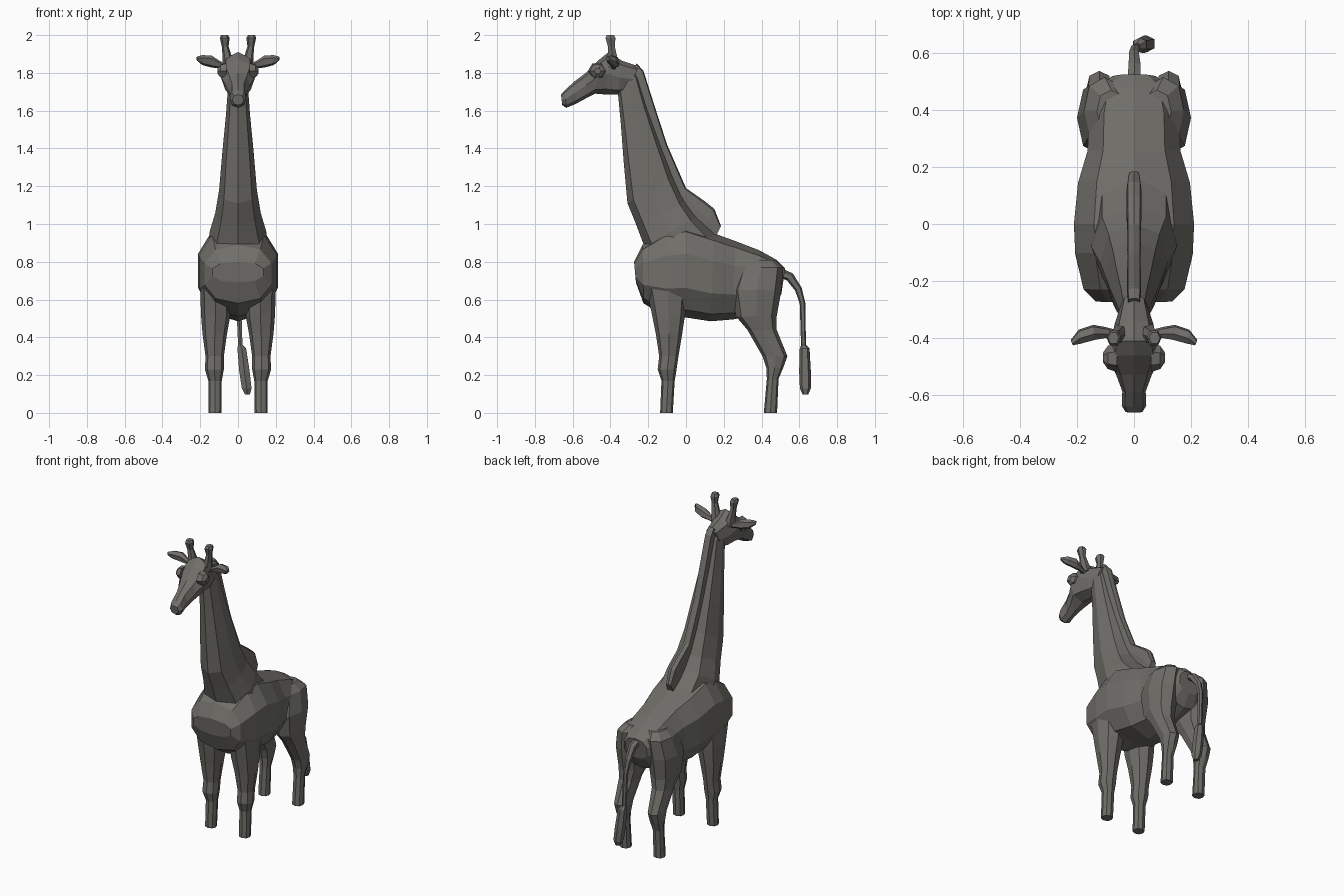
import bpy, bmesh, math
from mathutils import Vector

mat = bpy.data.materials.new("warm_dark_grey")
mat.diffuse_color = (0.16, 0.155, 0.14, 1)


def loft(name, rings, n=8, p=0.85):
    """Skin a flat-faced tube over rings of (centre, half axis u, half axis v)."""
    bm = bmesh.new()
    loops = []
    for c, u, v in rings:
        loop = []
        for i in range(n):
            a = 2 * math.pi * i / n
            s, t = math.cos(a), math.sin(a)
            s = math.copysign(abs(s) ** p, s)
            t = math.copysign(abs(t) ** p, t)
            loop.append(bm.verts.new(c + u * s + v * t))
        loops.append(loop)
    for a, b in zip(loops, loops[1:]):
        for i in range(n):
            j = (i + 1) % n
            bm.faces.new((a[i], a[j], b[j], b[i]))
    bm.faces.new(loops[0])
    bm.faces.new(loops[-1])
    bmesh.ops.recalc_face_normals(bm, faces=bm.faces)
    me = bpy.data.meshes.new(name)
    bm.to_mesh(me)
    bm.free()
    me.materials.append(mat)
    ob = bpy.data.objects.new(name, me)
    bpy.context.collection.objects.link(ob)
    return ob


def profile(rows):
    """Rows of (y1, z1, y2, z2, half width): a ring across two outline points."""
    out = []
    for y1, z1, y2, z2, w in rows:
        a, b = Vector((0, y1, z1)), Vector((0, y2, z2))
        out.append(((a + b) / 2, (a - b) / 2, Vector((w, 0, 0))))
    return out


def leg_rings(rows, s):
    """Rows of (z, y front, y back, x inner, x outer)."""
    return [(Vector((s * (xi + xo) / 2, (yf + yb) / 2, z)),
             Vector((0, (yb - yf) / 2, 0)), Vector(((xo - xi) / 2, 0, 0)))
            for z, yf, yb, xi, xo in rows]


# Torso, chest to rump
loft("torso", profile([
    (-.275, .80, -.265, .69, .14), (-.23, .89, -.225, .58, .185),
    (-.10, .98, -.11, .51, .215), (.0, 1.0, .0, .505, .22),
    (.15, .95, .13, .485, .205), (.26, .91, .25, .495, .17),
    (.39, .86, .38, .52, .165), (.48, .81, .46, .55, .14),
    (.525, .765, .505, .63, .08)]), 10)

# Neck, shoulders to nape
loft("neck", profile([
    (.19, .92, -.22, .75, .15), (.06, 1.04, -.22, .88, .15),
    (0, 1.12, -.265, 1.0, .12), (-.06, 1.25, -.31, 1.11, .10),
    (-.13, 1.43, -.33, 1.33, .083), (-.20, 1.62, -.345, 1.53, .064),
    (-.25, 1.78, -.36, 1.69, .052), (-.28, 1.83, -.37, 1.75, .045)]))

# Mane: thin crest along the back of the neck
loft("mane", profile([
    (-.26, 1.85, -.30, 1.80, .022), (-.225, 1.81, -.27, 1.75, .025),
    (-.165, 1.62, -.22, 1.58, .025), (-.10, 1.42, -.16, 1.38, .025),
    (0, 1.19, -.06, 1.13, .025), (.10, 1.12, .02, 1.03, .026),
    (.15, 1.08, .09, .97, .026), (.185, .99, .15, .92, .02)]), 8, 0.5)

# Head, back of skull to muzzle
loft("head", profile([
    (-.25, 1.835, -.31, 1.70, .045), (-.34, 1.865, -.36, 1.685, .068),
    (-.41, 1.91, -.42, 1.685, .08), (-.46, 1.87, -.48, 1.69, .092),
    (-.53, 1.80, -.53, 1.665, .062), (-.59, 1.755, -.585, 1.635, .041),
    (-.64, 1.71, -.635, 1.615, .043), (-.662, 1.685, -.655, 1.63, .03)]))

for s, side in ((1, "right"), (-1, "left")):
    # Horn with flared tip
    loft("horn_" + side, [
        (Vector((s * x, y, z)), Vector((r, 0, 0)), Vector((0, r * 1.15, 0)))
        for x, y, z, r in [(.045, -.39, 1.83, .036), (.058, -.39, 1.89, .024),
                           (.068, -.395, 1.94, .018), (.07, -.40, 1.985, .026),
                           (.072, -.40, 2.0, .019)]], 6)
    # Leaf-shaped ear
    loft("ear_" + side, [
        (Vector((s * x, y, z)), Vector((0, -.006, h)), Vector((s * .004, d, .004)))
        for x, y, z, h, d in [(.06, -.385, 1.83, .014, .012),
                              (.10, -.38, 1.845, .020, .018),
                              (.14, -.38, 1.86, .032, .026),
                              (.19, -.395, 1.868, .026, .024),
                              (.217, -.415, 1.875, .010, .008)]], 6)
    # Bulging eye
    loft("eye_" + side, [
        (Vector((s * x, -.468, 1.81)), Vector((0, .7 * r, -r)), Vector((0, r, .6 * r)))
        for x, r in [(.06, .04), (.092, .032), (.108, .014)]], 6)
    # Front leg
    loft("front_leg_" + side, leg_rings([
        (0, -.137, -.07, .088, .157), (.17, -.13, -.06, .086, .157),
        (.23, -.15, -.05, .075, .175), (.30, -.142, -.04, .075, .172),
        (.42, -.16, -.02, .058, .188), (.52, -.18, -.005, .04, .196),
        (.66, -.21, .01, .04, .20)], s))
    # Hind leg with hock and broad thigh
    loft("hind_leg_" + side, leg_rings([
        (0, .412, .482, .088, .157), (.18, .428, .49, .088, .157),
        (.24, .425, .515, .08, .165), (.30, .405, .537, .075, .168),
        (.44, .325, .48, .06, .178), (.51, .265, .48, .04, .19),
        (.65, .24, .505, .03, .20), (.77, .28, .515, .03, .175),
        (.81, .32, .47, .03, .13)], s))

# Tail with hanging tuft
tail = [(0, .49, .745, .026), (.002, .55, .72, .024), (0, .595, .655, .019),
        (.004, .617, .58, .015), (.012, .622, .36, .013), (.02, .628, .34, .026),
        (.034, .63, .22, .031), (.046, .632, .13, .029), (.05, .632, .098, .015)]
rings = []
for i, (x, y, z, r) in enumerate(tail):
    a = Vector(tail[max(i - 1, 0)][:3])
    b = Vector(tail[min(i + 1, len(tail) - 1)][:3])
    u = (b - a).cross(Vector((1, 0, 0))).normalized() * r
    rings.append((Vector((x, y, z)), u, Vector((r, 0, 0))))
loft("tail", rings, 6)
